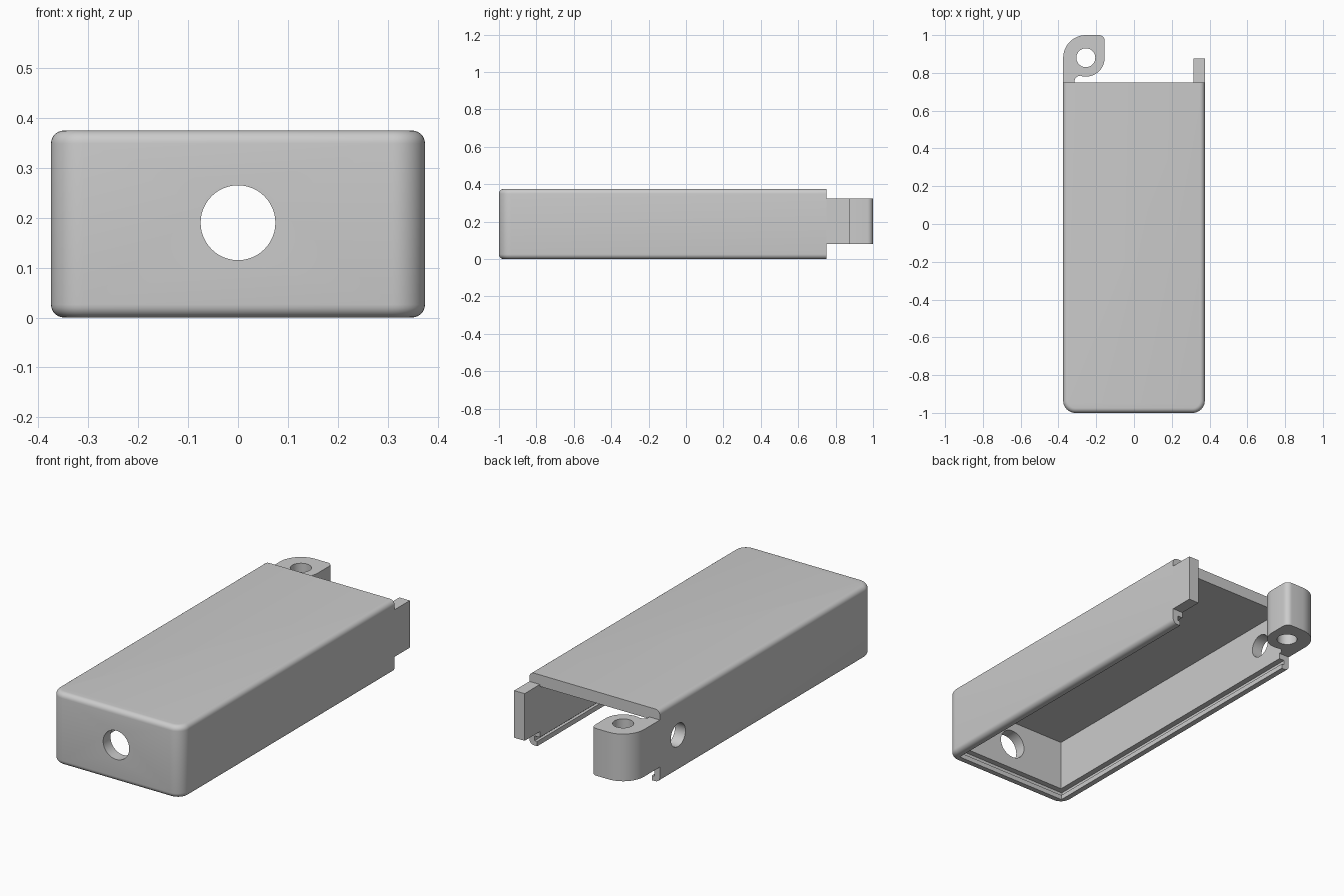
import bpy, bmesh, math
from mathutils import Matrix, Vector

default = bpy.data.objects.get("Cube")
if default:
    bpy.data.objects.remove(default, do_unlink=True)

grey = bpy.data.materials.new("light grey plastic")
grey.use_nodes = True
COLOUR = (0.6, 0.6, 0.6, 1)
grey.diffuse_color = COLOUR
grey.node_tree.nodes["Principled BSDF"].inputs["Base Color"].default_value = COLOUR


def make_object(name, bm):
    bmesh.ops.recalc_face_normals(bm, faces=bm.faces)
    mesh = bpy.data.meshes.new(name)
    bm.to_mesh(mesh)
    bm.free()
    mesh.materials.append(grey)
    obj = bpy.data.objects.new(name, mesh)
    bpy.context.collection.objects.link(obj)
    return obj


def box_mesh(x, y, z):
    """Box spanning the given (low, high) ranges."""
    bm = bmesh.new()
    bmesh.ops.create_cube(bm, size=1)
    for v in bm.verts:
        v.co = [(lo + hi) / 2 + c * (hi - lo) for c, (lo, hi) in zip(v.co, (x, y, z))]
    return bm


def box(name, x, y, z):
    return make_object(name, box_mesh(x, y, z))


def cylinder(name, centre, radius, depth, axis):
    bm = bmesh.new()
    turn = Vector((0, 0, 1)).rotation_difference(Vector(axis)).to_matrix().to_4x4()
    bmesh.ops.create_cone(bm, cap_ends=True, segments=48, radius1=radius,
                          radius2=radius, depth=depth,
                          matrix=Matrix.Translation(centre) @ turn)
    return make_object(name, bm)


def cut(target, cutter):
    mod = target.modifiers.new("cut", 'BOOLEAN')
    mod.operation = 'DIFFERENCE'
    mod.solver = 'EXACT'
    mod.object = cutter
    bpy.context.view_layer.objects.active = target
    bpy.ops.object.modifier_apply(modifier=mod.name)
    bpy.data.objects.remove(cutter, do_unlink=True)


def smooth(obj):
    bpy.ops.object.select_all(action='DESELECT')
    obj.select_set(True)
    bpy.context.view_layer.objects.active = obj
    bpy.ops.object.shade_smooth_by_angle(angle=math.radians(30))


def arc(cx, cy, r, start, end, steps=12):
    angles = [math.radians(start + (end - start) * i / steps) for i in range(steps + 1)]
    return [(cx + r * math.cos(a), cy + r * math.sin(a)) for a in angles]


HALF, FRONT, BACK, TOP = 0.375, -1.0, 0.75, 0.375
INNER, CEILING = 0.315, 0.315
LUG_Z = (0.08, 0.325)

# Case shell: upright front corners rounded first, then the top and bottom rims
bm = box_mesh((-HALF, HALF), (FRONT, BACK), (0, TOP))
corners = [e for e in bm.edges if all(v.co.y < FRONT + 0.01 for v in e.verts)
           and abs(e.verts[0].co.x - e.verts[1].co.x) < 0.01]
bmesh.ops.bevel(bm, geom=corners, offset=0.065, segments=10, profile=0.5, affect='EDGES')
rims = [e for e in bm.edges if abs(e.verts[0].co.z - e.verts[1].co.z) < 0.001
        and not all(v.co.y > BACK - 0.01 for v in e.verts)]
bmesh.ops.bevel(bm, geom=rims, offset=0.026, segments=6, profile=0.5, affect='EDGES')
shell = make_object("case_shell", bm)

# Hollow inside, sliding lid groove and the narrow lip below it
for inset, low, high in ((0.06, -0.1, CEILING), (0.03, 0.025, 0.05), (0.045, -0.1, 0.03)):
    cut(shell, box("cavity", (inset - HALF, HALF - inset),
                   (FRONT + inset, BACK + 0.2), (low, high)))

# Cable hole in the front and a smaller one in the side wall
cut(shell, cylinder("front_hole", (0, FRONT, 0.19), 0.075, 0.4, (0, 1, 0)))
cut(shell, cylinder("side_hole", (-HALF, 0.6, 0.19), 0.06, 0.4, (1, 0, 0)))
smooth(shell)

# Straight tab continuing one wall
box("wall_tab", (INNER, HALF), (BACK, 0.875), LUG_Z)

# Screw lug continuing the other wall
outline = [(-HALF, BACK)]
outline += arc(-0.255, 0.88, 0.12, 180, 90)
outline += arc(-0.185, 0.97, 0.03, 90, 0, 6)
outline += arc(-0.255, 0.88, 0.1, 0, -100)
outline += arc(-0.285, 0.755, 0.03, 90, 180, 6)
outline += [(-INNER, BACK)]
bm = bmesh.new()
face = bm.faces.new([bm.verts.new((x, y, LUG_Z[0])) for x, y in outline])
side = bmesh.ops.extrude_face_region(bm, geom=[face])
bmesh.ops.translate(bm, vec=(0, 0, LUG_Z[1] - LUG_Z[0]),
                    verts=[g for g in side["geom"] if isinstance(g, bmesh.types.BMVert)])
lug = make_object("screw_lug", bm)
cut(lug, cylinder("screw_hole", (-0.255, 0.88, 0.2), 0.05, 0.6, (0, 0, 1)))
smooth(lug)
